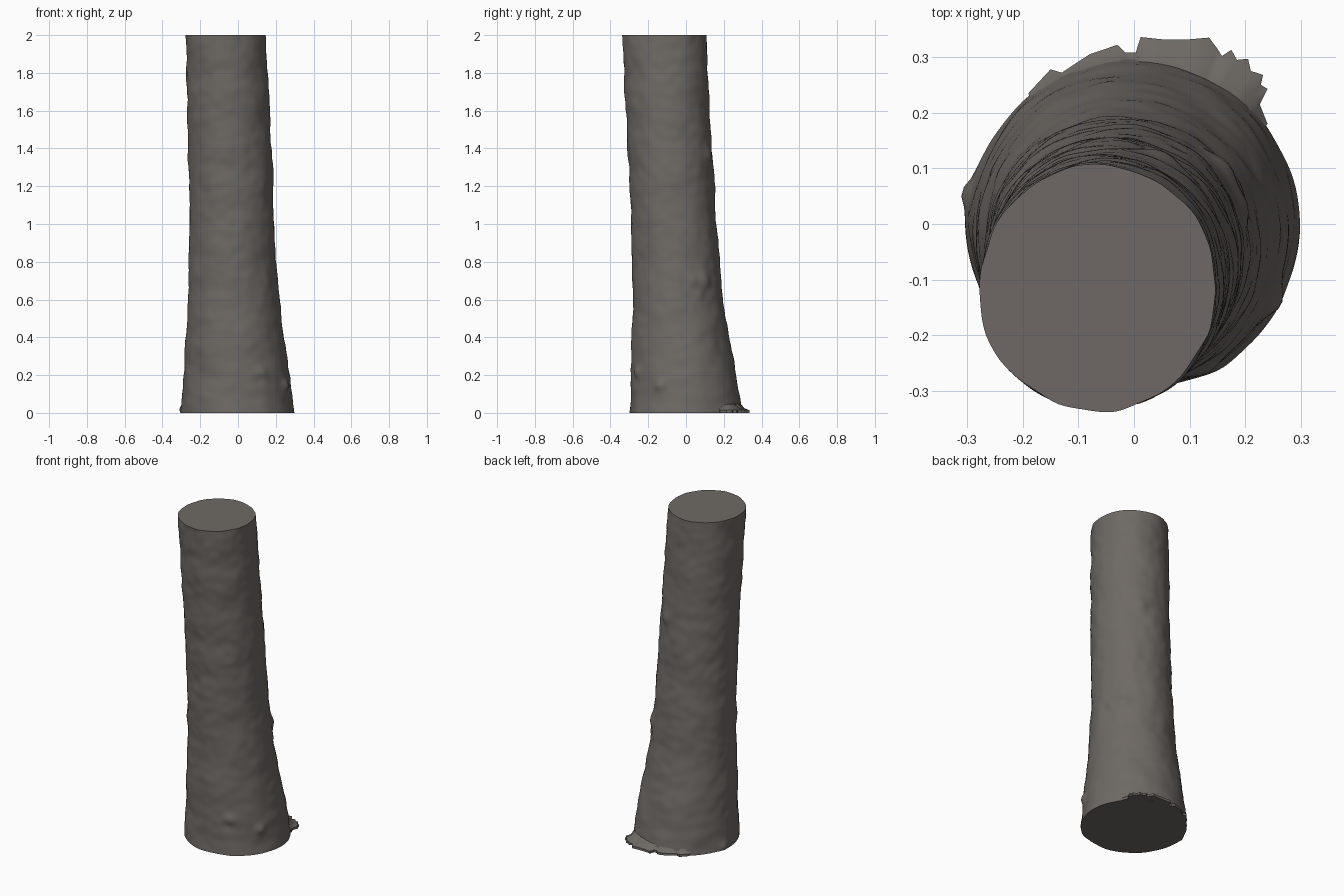
import bpy, bmesh, math
from mathutils import Vector, noise

if "Cube" in bpy.data.objects:
    bpy.data.objects.remove(bpy.data.objects["Cube"])

# Outline read by height: z, x min, x max, y min, y max
RINGS = [
    (0.00, -0.302, 0.302, -0.298, 0.296),
    (0.05, -0.295, 0.294, -0.296, 0.288),
    (0.20, -0.287, 0.275, -0.291, 0.266),
    (0.40, -0.275, 0.243, -0.286, 0.228),
    (0.60, -0.266, 0.217, -0.283, 0.194),
    (0.80, -0.262, 0.203, -0.283, 0.178),
    (1.00, -0.256, 0.191, -0.289, 0.163),
    (1.20, -0.260, 0.185, -0.298, 0.150),
    (1.40, -0.264, 0.178, -0.308, 0.137),
    (1.60, -0.271, 0.167, -0.318, 0.127),
    (1.80, -0.272, 0.160, -0.328, 0.117),
    (2.00, -0.277, 0.148, -0.336, 0.108),
]
# Bark knots: angle in degrees, height, outward push, spread
KNOTS = [(-28, 0.14, 0.012, 0.02), (-62, 0.21, 0.012, 0.022), (-65, 0.18, -0.008, 0.02),
         (20, 0.70, 0.012, 0.025), (38, 0.70, 0.012, 0.03), (12, 0.69, -0.006, 0.02),
         (-25, 0.15, 0.008, 0.02), (65, 1.36, 0.012, 0.025), (169, 0.02, 0.012, 0.015),
         (200, 0.21, 0.007, 0.02), (-118, 0.53, -0.006, 0.012), (30, 0.62, 0.008, 0.02)]
SEG, ROWS = 112, 130


def outline(z):
    for a, b in zip(RINGS, RINGS[1:]):
        if z <= b[0]:
            t = (z - a[0]) / (b[0] - a[0])
            return [p + (q - p) * t for p, q in zip(a[1:], b[1:])]
    return RINGS[-1][1:]


def trunk_point(ang, z):
    x0, x1, y0, y1 = outline(z)
    c, s = math.cos(ang), math.sin(ang)
    r = 0.5 * (x1 - x0)
    # broad dents plus finer bark ripples
    k = 0.007 * noise.noise(Vector((c * 1.6, s * 1.6, z * 7)))
    k += 0.0035 * noise.noise(Vector((c * 4, s * 4, z * 19 + 5)))
    for deg, kz, push, size in KNOTS:
        d = (ang - math.radians(deg) + math.pi) % (2 * math.pi) - math.pi
        k += push * math.exp(-((d * r) ** 2 + (z - kz) ** 2) / (2 * size * size))
    return Vector(((x0 + x1) / 2 + c * ((x1 - x0) / 2 + k),
                   (y0 + y1) / 2 + s * ((y1 - y0) / 2 + k), z))


def finish(name, bm, mat):
    bmesh.ops.recalc_face_normals(bm, faces=bm.faces)
    mesh = bpy.data.meshes.new(name)
    bm.to_mesh(mesh)
    bm.free()
    mesh.materials.append(mat)
    ob = bpy.data.objects.new(name, mesh)
    bpy.context.collection.objects.link(ob)
    return ob


bark = bpy.data.materials.new("grey brown bark")
bark.diffuse_color = (0.156, 0.141, 0.128, 1)
bark.use_nodes = True
bark.node_tree.nodes["Principled BSDF"].inputs["Base Color"].default_value = bark.diffuse_color

# Trunk: lofted rings with flat sawn ends
bm = bmesh.new()
rings = [[bm.verts.new(trunk_point(2 * math.pi * i / SEG, 2 * j / ROWS))
          for i in range(SEG)] for j in range(ROWS + 1)]
for lo, hi in zip(rings, rings[1:]):
    for i in range(SEG):
        n = (i + 1) % SEG
        bm.faces.new((lo[i], lo[n], hi[n], hi[i])).smooth = True
bm.faces.new(rings[-1])
bm.faces.new(rings[0][::-1])
for e in bm.edges:
    e.smooth = all(f.smooth for f in e.link_faces)
finish("trunk", bm, bark)

# Ragged root skirt along the back of the base
EDGE = [(-0.19, 0.235), (-0.15, 0.278), (-0.13, 0.272), (-0.08, 0.305), (-0.03, 0.322),
        (-0.015, 0.308), (0.003, 0.308), (0.012, 0.336), (0.05, 0.332), (0.10, 0.332),
        (0.135, 0.335), (0.15, 0.315), (0.158, 0.302), (0.175, 0.313), (0.185, 0.295),
        (0.205, 0.297), (0.21, 0.275), (0.232, 0.268), (0.228, 0.25), (0.24, 0.243),
        (0.226, 0.215), (0.24, 0.18)]
bm = bmesh.new()
strips = []
for x, y in EDGE:
    ang = math.atan2(y, x)
    tip = Vector((x, y, 0))
    wall = trunk_point(ang, 0.05) * 0.985
    wall.z = 0.05
    mid = wall.lerp(tip, 0.5)
    mid.z = 0.024 + 0.006 * noise.noise(Vector((x * 30, y * 30, 0)))
    root = tip * 0.85
    strips.append([bm.verts.new(p) for p in
                   (wall, mid, tip + Vector((0, 0, 0.014)), tip, root)])
for a, b in zip(strips, strips[1:]):
    for i in range(5):
        n = (i + 1) % 5
        bm.faces.new((a[i], a[n], b[n], b[i])).smooth = i < 2
bm.faces.new(strips[0])
bm.faces.new(strips[-1][::-1])
finish("root_skirt", bm, bark)
